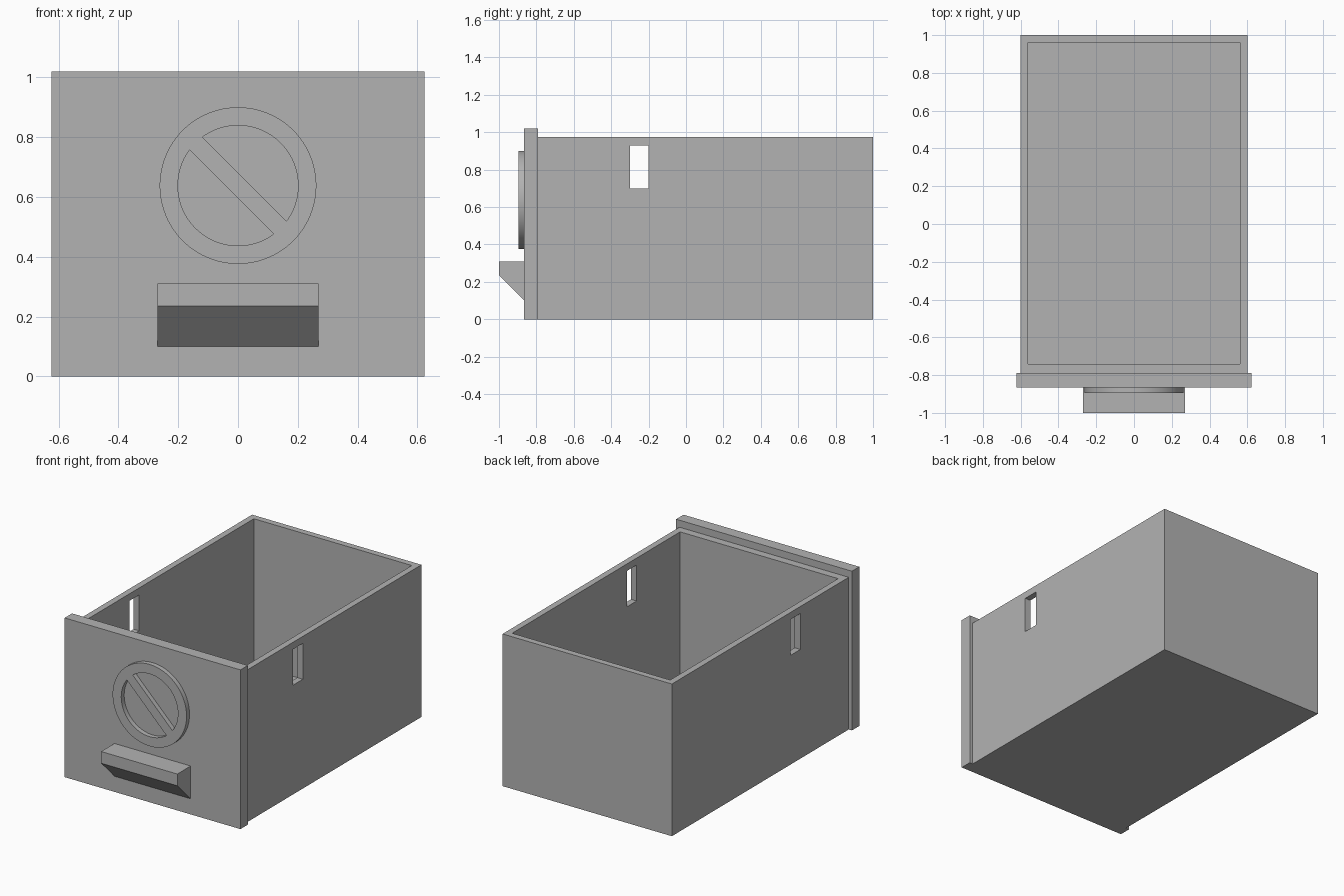
import bpy, bmesh, math
from mathutils import Matrix, Vector

cube = bpy.data.objects.get("Cube")
if cube:
    bpy.data.objects.remove(cube, do_unlink=True)

grey = bpy.data.materials.new("plain_grey")
grey.use_nodes = True
GREY = (0.45, 0.45, 0.45, 1)
grey.diffuse_color = GREY
grey.node_tree.nodes["Principled BSDF"].inputs["Base Color"].default_value = GREY


def add_object(name, mesh):
    ob = bpy.data.objects.new(name, mesh)
    bpy.context.collection.objects.link(ob)
    mesh.materials.clear()
    mesh.materials.append(grey)
    return ob


def box(name, low, high):
    low, high = Vector(low), Vector(high)
    bm = bmesh.new()
    place = Matrix.Translation((low + high) / 2) @ Matrix.Diagonal((*(high - low), 1))
    bmesh.ops.create_cube(bm, size=1, matrix=place)
    mesh = bpy.data.meshes.new(name)
    bm.to_mesh(mesh)
    bm.free()
    return add_object(name, mesh)


def cut(target, cutter):
    mod = target.modifiers.new("cut", 'BOOLEAN')
    mod.operation = 'DIFFERENCE'
    mod.solver = 'EXACT'
    mod.object = cutter
    bpy.context.view_layer.objects.active = target
    bpy.ops.object.modifier_apply(modifier=mod.name)
    bpy.data.objects.remove(cutter, do_unlink=True)


# Open drawer body, with a slot through both side walls
body = box("drawer_body", (-0.6, -0.79, 0), (0.6, 1, 0.975))
cut(body, box("cavity_cutter", (-0.56, -0.74, 0.04), (0.56, 0.96, 1.2)))
cut(body, box("slot_cutter", (-0.8, -0.3, 0.7), (0.8, -0.2, 0.93)))

# Front panel, slightly wider and taller than the body
box("front_panel", (-0.623, -0.865, 0), (0.623, -0.79, 1.02))

# Handle: a side profile swept across the panel
profile = [(-0.865, 0.31), (-1, 0.31), (-1, 0.235), (-0.865, 0.1)]
bm = bmesh.new()
side = bm.faces.new([bm.verts.new((-0.27, y, z)) for y, z in profile])
sweep = bmesh.ops.extrude_face_region(bm, geom=[side], use_keep_orig=True)
moved = [v for v in sweep["geom"] if isinstance(v, bmesh.types.BMVert)]
bmesh.ops.translate(bm, verts=moved, vec=(0.54, 0, 0))
bmesh.ops.recalc_face_normals(bm, faces=bm.faces)
mesh = bpy.data.meshes.new("handle")
bm.to_mesh(mesh)
bm.free()
add_object("handle", mesh)


# Round emblem: a disc with two circle segments left open beside a diagonal bar
def arc(radius, start, end, count):
    angles = [start + (end - start) * i / (count - 1) for i in range(count)]
    return [(radius * math.cos(a), radius * math.sin(a)) for a in angles]


OUTER, INNER, HALF_BAR = 0.262, 0.201, 0.03
edge = math.asin(HALF_BAR / INNER)
tilt = -math.pi / 4
outlines = [arc(OUTER, 0, math.tau, 97)[:-1]]
for turn in (tilt, tilt + math.pi):
    outlines.append(arc(INNER, turn + edge, turn + math.pi - edge, 48))

curve = bpy.data.curves.new("emblem_outline", 'CURVE')
curve.dimensions = '2D'
curve.fill_mode = 'BOTH'
curve.extrude = 0.015
for points in outlines:
    spline = curve.splines.new('POLY')
    spline.points.add(len(points) - 1)
    for point, (x, y) in zip(spline.points, points):
        point.co = (x, y, 0, 1)
    spline.use_cyclic_u = True
helper = bpy.data.objects.new("emblem_outline", curve)
bpy.context.collection.objects.link(helper)
bpy.context.view_layer.update()
mesh = bpy.data.meshes.new_from_object(
    helper.evaluated_get(bpy.context.evaluated_depsgraph_get()))
bpy.data.objects.remove(helper, do_unlink=True)

bm = bmesh.new()
bm.from_mesh(mesh)
bmesh.ops.remove_doubles(bm, verts=bm.verts, dist=0.0001)
bmesh.ops.transform(bm, verts=bm.verts, matrix=Matrix.Translation((0, -0.88, 0.638))
                    @ Matrix.Rotation(math.pi / 2, 4, 'X'))
bmesh.ops.recalc_face_normals(bm, faces=bm.faces)
bm.to_mesh(mesh)
bm.free()
emblem = add_object("round_emblem", mesh)
bpy.ops.object.select_all(action='DESELECT')
emblem.select_set(True)
bpy.context.view_layer.objects.active = emblem
bpy.ops.object.shade_smooth_by_angle(angle=math.radians(30))
